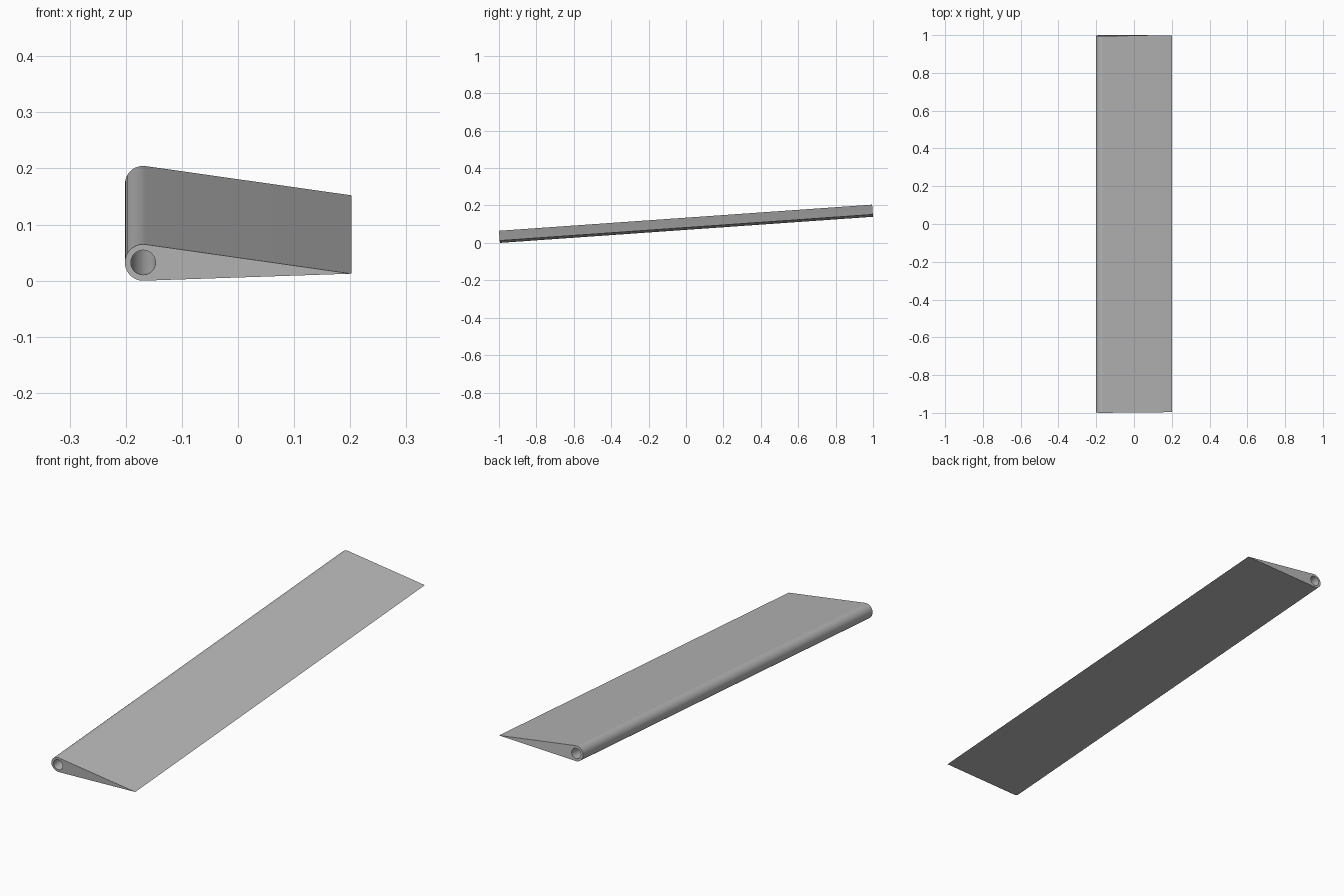
import bpy, bmesh, math
from mathutils import Matrix, Vector

cube = bpy.data.objects.get("Cube")
if cube:
    bpy.data.objects.remove(cube, do_unlink=True)

LENGTH = 2.0
NOSE_X, NOSE_R, HOLE_R = -0.169, 0.0325, 0.022
TIP = Vector((0.202, -0.02))
PITCH = math.atan(0.07)

# Material
grey = bpy.data.materials.new("mid_grey")
grey.use_nodes = True
color = (0.48, 0.48, 0.48, 1)
grey.diffuse_color = color
grey.node_tree.nodes["Principled BSDF"].inputs["Base Color"].default_value = color


def arc(radius, start, end, count):
    """Points on an arc around the nose centre."""
    step = (end - start) / count
    return [(NOSE_X + radius * math.cos(start + i * step),
             radius * math.sin(start + i * step)) for i in range(count + 1)]


# Teardrop outline: round nose with tangent sides running to a thin tip
reach = Vector((TIP.x - NOSE_X, TIP.y))
aim = math.atan2(reach.y, reach.x)
spread = math.acos(NOSE_R / reach.length)
outline = arc(NOSE_R, aim + spread, aim + math.tau - spread, 40) + [tuple(TIP)]
hole = arc(HOLE_R, 0, math.tau, 40)[:-1]

# Filled section with the rod hole, extruded along its length
bm = bmesh.new()
edges = []
for loop in (outline, hole):
    verts = [bm.verts.new((x, -LENGTH / 2, z)) for x, z in loop]
    edges += [bm.edges.new((v, verts[i - 1])) for i, v in enumerate(verts)]
cap = bmesh.ops.triangle_fill(bm, edges=edges, use_beauty=True)
faces = [g for g in cap["geom"] if isinstance(g, bmesh.types.BMFace)]
body = bmesh.ops.extrude_face_region(bm, geom=faces, use_keep_orig=True)
moved = [g for g in body["geom"] if isinstance(g, bmesh.types.BMVert)]
bmesh.ops.translate(bm, verts=moved, vec=(0, LENGTH, 0))
bmesh.ops.recalc_face_normals(bm, faces=bm.faces)

# Tilt the blade upward toward the back and rest it on the ground
bmesh.ops.rotate(bm, verts=bm.verts, matrix=Matrix.Rotation(PITCH, 3, "X"))
bmesh.ops.translate(bm, verts=bm.verts,
                    vec=(0, 0, -min(v.co.z for v in bm.verts)))

mesh = bpy.data.meshes.new("blade")
bm.to_mesh(mesh)
bm.free()
mesh.materials.append(grey)
blade = bpy.data.objects.new("blade", mesh)
bpy.context.collection.objects.link(blade)

bpy.ops.object.select_all(action="DESELECT")
blade.select_set(True)
bpy.context.view_layer.objects.active = blade
bpy.ops.object.shade_smooth_by_angle(angle=math.radians(30))
